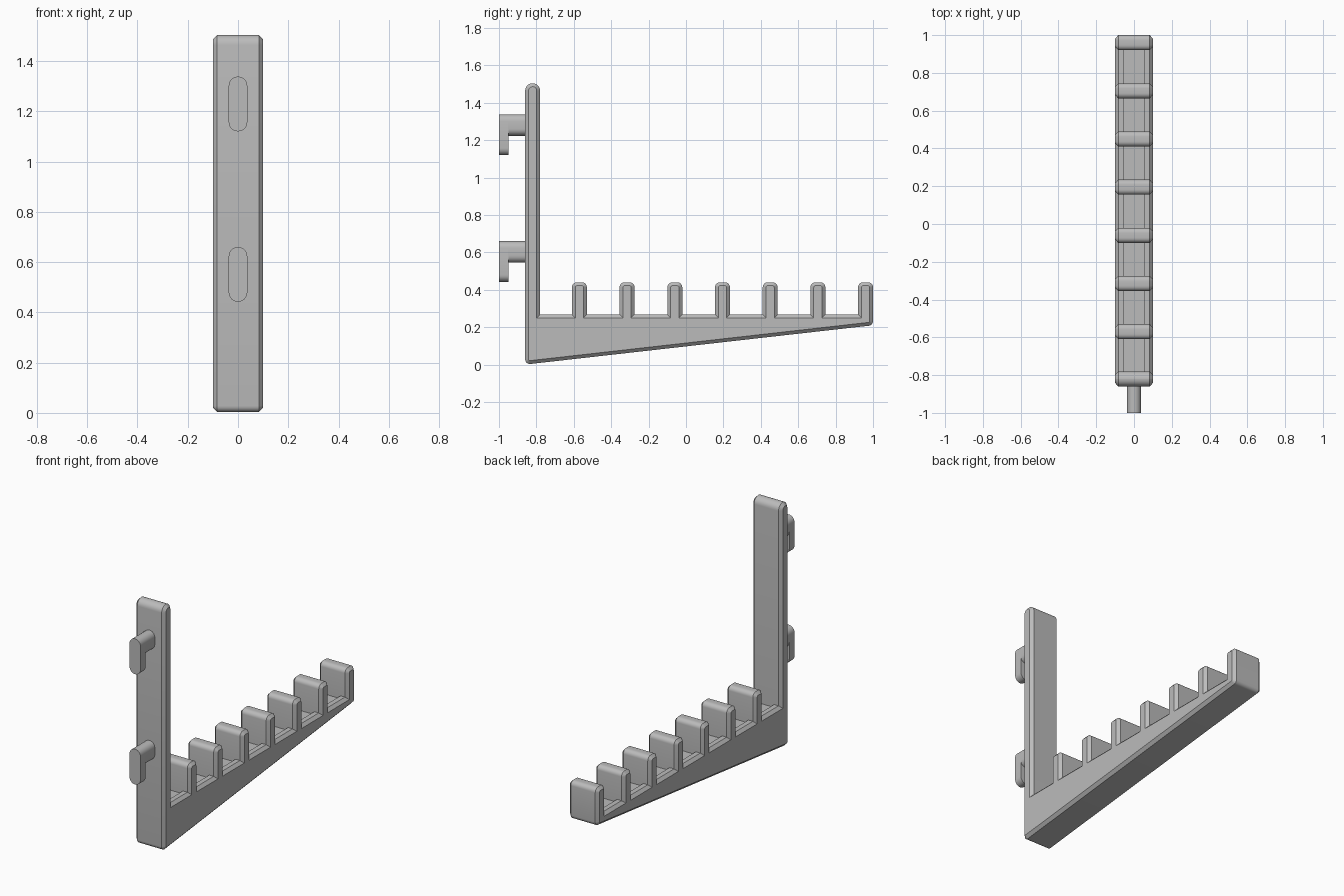
import bpy, bmesh, math
from mathutils import Vector

if "Cube" in bpy.data.objects:
    bpy.data.objects.remove(bpy.data.objects["Cube"])

grey = bpy.data.materials.new("plain grey")
grey.diffuse_color = (0.5, 0.5, 0.5, 1)
grey.use_nodes = True
grey.node_tree.nodes["Principled BSDF"].inputs["Base Color"].default_value = grey.diffuse_color

FLOOR, GROOVE, CHAMFER = 0.268, 0.25, 0.018


def rounded(corners, steps=6):
    """Turn (y, z, radius) corners into an outline with arcs."""
    out = []
    for i, (y, z, r) in enumerate(corners):
        p = Vector((y, z))
        if r == 0:
            out.append(p)
            continue
        a = (Vector(corners[i - 1][:2]) - p).normalized()
        b = (Vector(corners[(i + 1) % len(corners)][:2]) - p).normalized()
        half = a.angle(b) / 2
        centre = p + (a + b).normalized() * r / math.sin(half)
        start = p + a * r / math.tan(half) - centre
        end = p + b * r / math.tan(half) - centre
        turn = math.atan2(start.x * end.y - start.y * end.x, start.dot(end))
        for k in range(steps + 1):
            t = turn * k / steps
            c, s = math.cos(t), math.sin(t)
            out.append(centre + Vector((start.x * c - start.y * s,
                                        start.x * s + start.y * c)))
    return out


def inset(points, d):
    """Shrink a counter-clockwise outline by d."""
    out = []
    for i, p in enumerate(points):
        a = (p - points[i - 1]).normalized()
        b = (points[(i + 1) % len(points)] - p).normalized()
        na, nb = Vector((-a.y, a.x)), Vector((-b.y, b.x))
        out.append(p + (na + nb) * d / (1 + na.dot(nb)))
    return out


def loft(name, rings):
    """Skin a list of equal-length 3D rings and cap both ends."""
    bm = bmesh.new()
    loops = [[bm.verts.new(v) for v in ring] for ring in rings]
    for la, lb in zip(loops, loops[1:]):
        for i in range(len(la)):
            bm.faces.new((la[i - 1], la[i], lb[i], lb[i - 1]))
    bm.faces.new(loops[0][::-1])
    bm.faces.new(loops[-1])
    bmesh.ops.remove_doubles(bm, verts=bm.verts, dist=0.0001)
    bmesh.ops.dissolve_degenerate(bm, edges=bm.edges, dist=0.0001)
    bmesh.ops.recalc_face_normals(bm, faces=bm.faces)
    me = bpy.data.meshes.new(name)
    bm.to_mesh(me)
    bm.free()
    ob = bpy.data.objects.new(name, me)
    bpy.context.collection.objects.link(ob)
    me.materials.append(grey)
    bpy.context.view_layer.objects.active = ob
    ob.select_set(True)
    bpy.ops.object.shade_smooth_by_angle(angle=math.radians(30))
    ob.select_set(False)
    return ob


# Bracket outline: sloped underside, end post, posts back to the tall plate
corners = [(-0.86, 0.0, 0.025), (1.0, 0.21, 0.025)]
for i in range(7):
    y = 0.96 - 0.255 * i
    if i:
        corners.append((y + 0.04, FLOOR, 0))
    corners += [(y + 0.04, 0.44, 0.027), (y - 0.04, 0.44, 0.027), (y - 0.04, FLOOR, 0)]
corners += [(-0.78, FLOOR, 0), (-0.78, 1.504, 0.0399), (-0.86, 1.504, 0.0399)]
outer = rounded(corners)
side = inset(outer, CHAMFER)
# Middle section has a shallow groove in every slot floor
middle = [Vector((p.x, GROOVE)) if abs(p.y - FLOOR) < 1e-5 else p for p in outer]

half = [(0.053, middle), (0.053, outer), (0.083, outer), (0.1, side)]
sections = [(-x, o) for x, o in half[::-1]] + half
loft("peg_bracket", [[(x, p.x, p.y) for p in o] for x, o in sections])


# Mounting hooks: pill-shaped arm and a longer pill-shaped lip
def pill(name, y0, y1, z0, z1, r=0.037, n=12):
    ring = []
    for zc, start in ((z1 - r, 0), (z0 + r, math.pi)):
        for k in range(n + 1):
            t = start + math.pi * k / n
            ring.append((r * math.cos(t), zc + r * math.sin(t)))
    return loft(name, [[(x, y, z) for x, z in ring] for y in (y0, y1)])


for label, top in (("lower", 0.66), ("upper", 1.338)):
    pill(label + "_hook_arm", -0.951, -0.85, top - 0.115, top)
    pill(label + "_hook_lip", -1.0, -0.95, top - 0.218, top)
